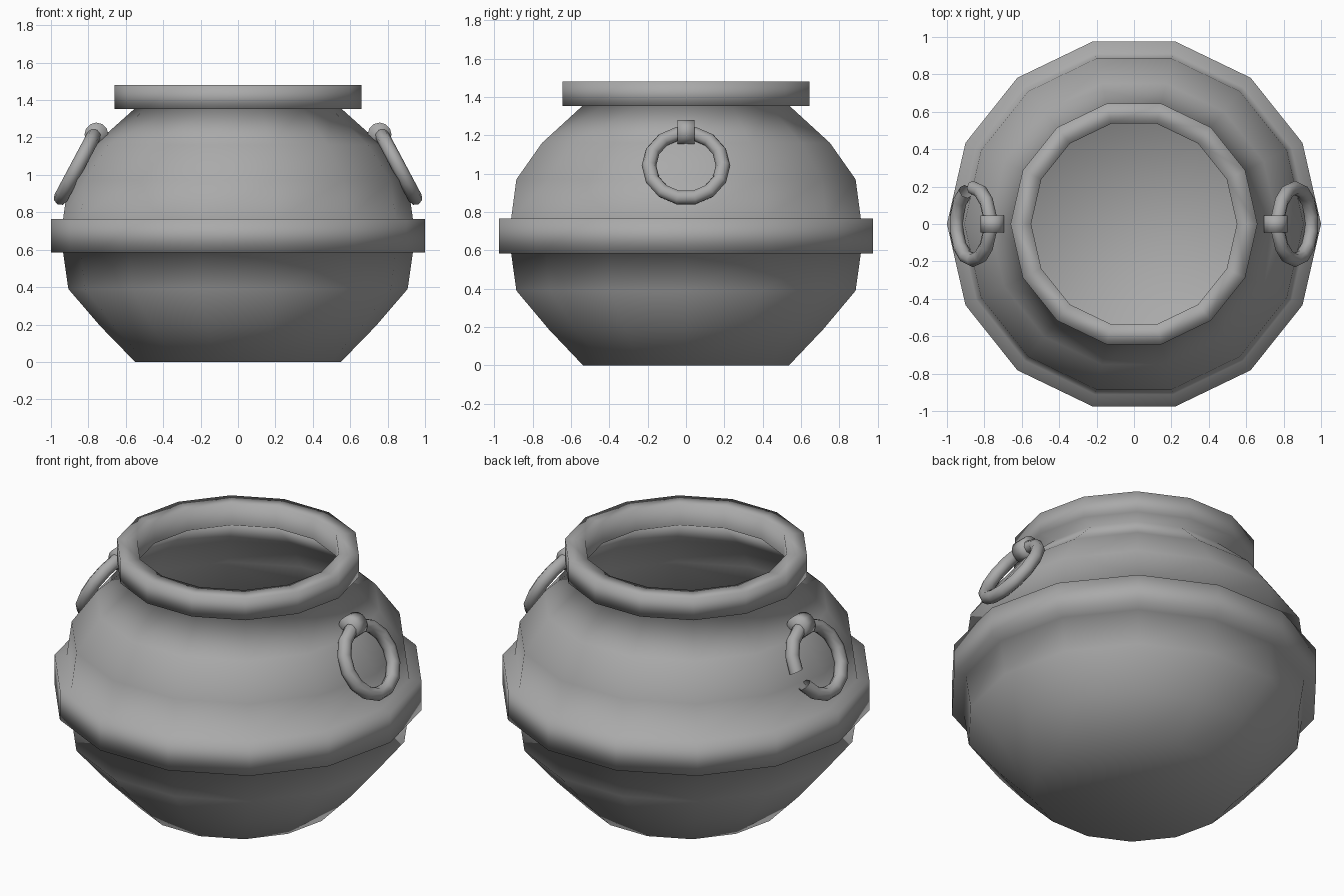
import bpy, bmesh
from math import cos, sin, pi, radians
from mathutils import Matrix, Vector

cube = bpy.data.objects.get("Cube")
if cube:
    bpy.data.objects.remove(cube)

SIDES = 14

clay = bpy.data.materials.new("grey_metal")
clay.use_nodes = True
grey = (0.4, 0.4, 0.4, 1)
clay.diffuse_color = grey
clay.node_tree.nodes["Principled BSDF"].inputs["Base Color"].default_value = grey


def finish(name, bm, matrix=Matrix()):
    """Turn a bmesh into a smooth shaded object."""
    bmesh.ops.recalc_face_normals(bm, faces=bm.faces)
    bm.transform(matrix)
    for f in bm.faces:
        f.smooth = True
    mesh = bpy.data.meshes.new(name)
    bm.to_mesh(mesh)
    bm.free()
    mesh.materials.append(clay)
    obj = bpy.data.objects.new(name, mesh)
    bpy.context.collection.objects.link(obj)
    return obj


def lathe(profile, closed=False, floor=False, steps=SIDES):
    """Sweep (radius, height) points round z; fewer steps leave a gap."""
    bm = bmesh.new()
    rings = []
    for i in range(SIDES):
        a = 2 * pi * i / SIDES
        rings.append([bm.verts.new((r * cos(a), r * sin(a), z)) for r, z in profile])
    n = len(profile)
    for i in range(steps):
        here, there = rings[i], rings[(i + 1) % SIDES]
        for j in range(n if closed else n - 1):
            k = (j + 1) % n
            bm.faces.new((here[j], there[j], there[k], here[k]))
    if floor:
        bm.faces.new([ring[0] for ring in rings])
    return bm


# Pot: flat floor, round belly with a raised band, and a square rim
pot_profile = [
    (0.55, 0), (0.735, 0.19), (0.907, 0.39), (0.935, 0.585),
    (1.0, 0.585), (1.0, 0.765), (0.935, 0.765),
    (0.907, 0.97), (0.77, 1.16), (0.555, 1.352),
    (0.66, 1.352), (0.66, 1.48), (0.55, 1.48), (0.55, 1.354),
]
finish("pot", lathe(pot_profile, floor=True))

# Handles: a leaning ring held by a round clasp on each side
TILT = radians(28)
RING, TUBE = 0.193, 0.038
tube_profile = [(RING + TUBE * cos(2 * pi * i / 8), TUBE * sin(2 * pi * i / 8))
                for i in range(8)]

for side, s in (("left", 1), ("right", -1)):
    across = Vector((0, 1, 0))
    up = Vector((-s * sin(TILT), 0, cos(TILT)))
    frame = Matrix((across, up, across.cross(up))).transposed().to_4x4()
    place = Matrix.Translation((s * 0.86, 0, 1.042)) @ frame
    # The right ring is broken: one segment is missing
    steps = SIDES if s > 0 else SIDES - 1
    finish(side + "_ring", lathe(tube_profile, closed=True, steps=steps), place)

    clasp = bmesh.new()
    bmesh.ops.create_cone(clasp, cap_ends=True, segments=12,
                          radius1=0.064, radius2=0.064, depth=0.09)
    finish(side + "_clasp", clasp,
           Matrix.Translation((s * 0.757, 0, 1.216)) @ Matrix.Rotation(pi / 2, 4, "X"))
